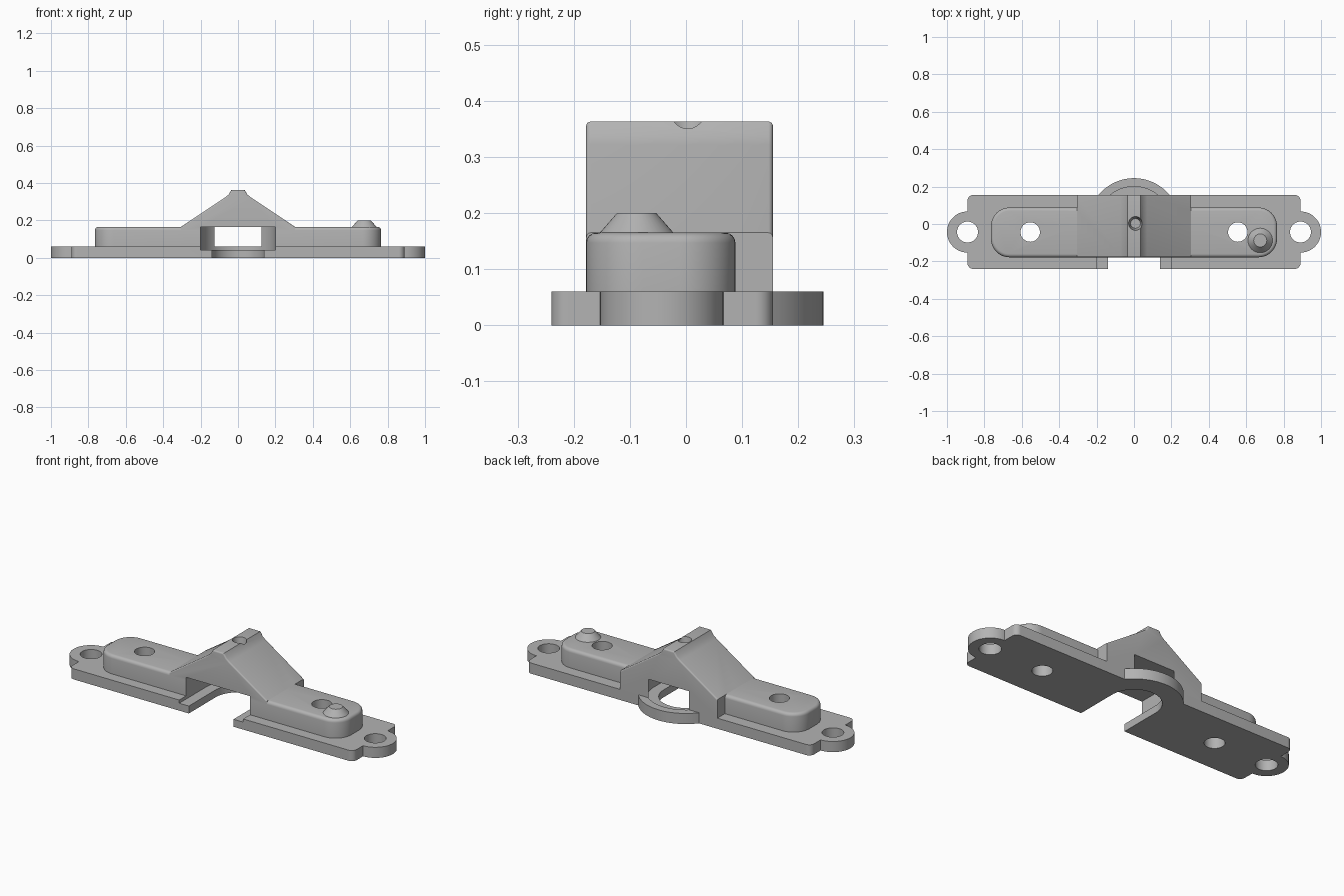
import bpy, bmesh
from math import sin, cos, radians, degrees, asin
from mathutils import Matrix

cube = bpy.data.objects.get("Cube")
if cube:
    bpy.data.objects.remove(cube, do_unlink=True)

grey = bpy.data.materials.new("plain_grey")
grey.use_nodes = True
tone = (0.45, 0.45, 0.45, 1)
grey.diffuse_color = tone
grey.node_tree.nodes["Principled BSDF"].inputs["Base Color"].default_value = tone


def arc(cx, cy, r, a0, a1, n=10):
    angles = [radians(a0 + (a1 - a0) * i / n) for i in range(n + 1)]
    return [(cx + r * cos(a), cy + r * sin(a)) for a in angles]


def mirrored(half):
    """Close a right-hand outline with its mirror image in x."""
    return half + [(-x, y) for x, y in reversed(half)]


def add_object(name, bm):
    bmesh.ops.recalc_face_normals(bm, faces=bm.faces)
    mesh = bpy.data.meshes.new(name)
    bm.to_mesh(mesh)
    bm.free()
    mesh.materials.append(grey)
    obj = bpy.data.objects.new(name, mesh)
    bpy.context.collection.objects.link(obj)
    return obj


def prism(name, outline, low, high, bevel=0, pick=None, matrix=None):
    """Extrude an outline; bevel the edges that the pick rule accepts."""
    bm = bmesh.new()
    face = bm.faces.new([bm.verts.new((x, y, low)) for x, y in outline])
    out = bmesh.ops.extrude_face_region(bm, geom=[face])
    for v in out["geom"]:
        if isinstance(v, bmesh.types.BMVert):
            v.co.z = high
    if matrix:
        bmesh.ops.transform(bm, matrix=matrix, verts=bm.verts)
    bmesh.ops.recalc_face_normals(bm, faces=bm.faces)
    if bevel:
        bmesh.ops.bevel(bm, geom=[e for e in bm.edges if pick(e)], offset=bevel,
                        segments=4, profile=0.5, affect='EDGES')
    return add_object(name, bm)


def cone(name, x, y, low, high, r_low, r_high):
    bm = bmesh.new()
    place = Matrix.Translation((x, y, (low + high) / 2))
    bmesh.ops.create_cone(bm, cap_ends=True, segments=40, radius1=r_low,
                          radius2=r_high, depth=high - low, matrix=place)
    return add_object(name, bm)


def combine(target, tool, operation='DIFFERENCE'):
    mod = target.modifiers.new("combine", 'BOOLEAN')
    mod.operation = operation
    mod.solver = 'EXACT'
    mod.object = tool
    bpy.context.view_layer.objects.active = target
    bpy.ops.object.modifier_apply(modifier=mod.name)
    bpy.data.objects.remove(tool, do_unlink=True)


# Base plate with rounded corners, screw ears and a round rear lip
FRONT, BACK, LIP, MID = -0.24, 0.155, 0.245, -0.043
lip_angle = degrees(asin(BACK / LIP))
half = (arc(0.86, FRONT + 0.03, 0.03, -90, 0)
        + arc(0.89, MID, 0.11, -90, 90, 24)
        + arc(0.86, BACK - 0.03, 0.03, 0, 90)
        + arc(0, 0, LIP, lip_angle, 88, 14))
plate = prism("base_plate", mirrored(half), 0, 0.06)

# Raised housing with softened top edge
half = (arc(0.665, -0.078, 0.1, -90, 0, 12)
        + arc(0.665, -0.012, 0.1, 0, 90, 12))
housing = prism("raised_housing", mirrored(half), 0.06, 0.165, 0.018,
                lambda e: all(v.co.z > 0.16 for v in e.verts))

# Central ridge, extruded front to back
half = [(0.305, 0.06), (0.305, 0.165), (0.07, 0.322), (0.05, 0.338), (0.035, 0.363)]
ridge = prism("ridge", mirrored(half), -BACK, 0.178, 0.008,
              lambda e: all(v.co.z > 0.16 for v in e.verts)
              and abs(e.verts[0].co.y - e.verts[1].co.y) < 0.01,
              Matrix.Rotation(radians(90), 4, 'X'))
combine(housing, ridge, 'UNION')


# U-shaped slots: a wide pocket through both parts, a narrow one through the floor
def slot(radius, low, high):
    outline = arc(0, 0, radius, 0, 180, 40) + [(-radius, -0.5), (radius, -0.5)]
    return prism("slot_cutter", outline, low, high)


for part in (plate, housing):
    combine(part, slot(0.2, 0.042, 0.165))
combine(plate, slot(0.14, -0.1, 0.1))

# Screw holes and the tapered hole in the ridge top
for side in (-1, 1):
    combine(plate, cone("hole_cutter", side * 0.89, MID, -0.1, 0.2, 0.056, 0.056))
    for part in (plate, housing):
        combine(part, cone("hole_cutter", side * 0.555, MID, -0.1, 0.3, 0.052, 0.052))
combine(housing, cone("hole_cutter", 0.008, 0.003, 0.3, 0.37, 0.026, 0.038))

# Locating peg on the left end
peg = cone("locating_peg", 0.675, -0.088, 0.16, 0.2, 0.07, 0.035)

for obj in (plate, housing, peg):
    bpy.ops.object.select_all(action='DESELECT')
    obj.select_set(True)
    bpy.context.view_layer.objects.active = obj
    bpy.ops.object.shade_smooth_by_angle(angle=radians(30))
